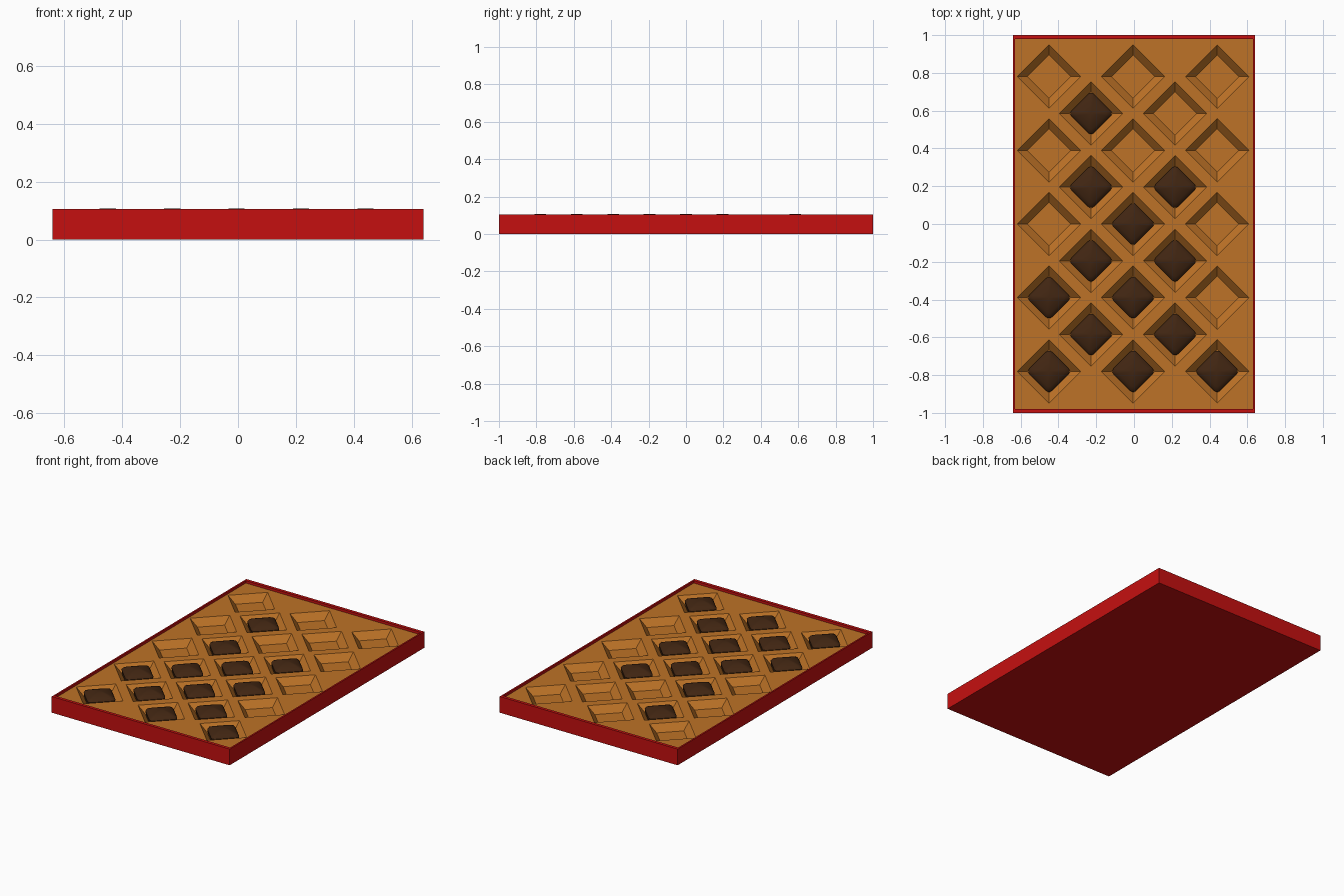
import bpy, bmesh, math

cube = bpy.data.objects.get("Cube")
if cube:
    bpy.data.objects.remove(cube, do_unlink=True)


def material(name, rgb):
    m = bpy.data.materials.new(name)
    m.use_nodes = True
    m.diffuse_color = (*rgb, 1)
    m.node_tree.nodes["Principled BSDF"].inputs["Base Color"].default_value = (*rgb, 1)
    return m


red = material("red card", (0.56, 0.005, 0.005))
caramel = material("caramel tray", (0.51, 0.17, 0.02))
chocolate = material("dark chocolate", (0.053, 0.019, 0.006))


def rect(hx, hy, z):
    return [(-hx, -hy, z), (hx, -hy, z), (hx, hy, z), (-hx, hy, z)]


def diamond(r, z):
    return [(0, -r, z), (r, 0, z), (0, r, z), (-r, 0, z)]


def rounded_diamond(half, z, steps=5):
    # Square with rounded corners, turned by 45 degrees
    r = half * 0.28
    pts = []
    for k in range(4):
        mid = k * math.pi / 2
        cx = (half - r) * math.sqrt(2) * math.cos(mid)
        cy = (half - r) * math.sqrt(2) * math.sin(mid)
        for j in range(steps):
            a = mid + (j / (steps - 1) - 0.5) * math.pi / 2
            pts.append((cx + r * math.cos(a), cy + r * math.sin(a), z))
    return pts


def loft(bm, loops, at=(0, 0)):
    # Closed solid through a stack of loops, capped at both ends
    rings = [[bm.verts.new((x + at[0], y + at[1], z)) for x, y, z in lp] for lp in loops]
    for a, b in zip(rings, rings[1:]):
        for i in range(len(a)):
            j = (i + 1) % len(a)
            bm.faces.new((a[i], a[j], b[j], b[i]))
    bm.faces.new(rings[0][::-1])
    bm.faces.new(rings[-1])


def make(name, bm, mat):
    bmesh.ops.recalc_face_normals(bm, faces=bm.faces[:])
    mesh = bpy.data.meshes.new(name)
    bm.to_mesh(mesh)
    bm.free()
    mesh.materials.append(mat)
    obj = bpy.data.objects.new(name, mesh)
    bpy.context.collection.objects.link(obj)
    return obj


def select(obj):
    bpy.ops.object.select_all(action="DESELECT")
    obj.select_set(True)
    bpy.context.view_layer.objects.active = obj


# Open box
RIM, TRAY, FLOOR = 0.105, 0.089, 0.045
bm = bmesh.new()
loft(bm, [rect(0.64, 1, 0), rect(0.64, 1, RIM), rect(0.63, 0.98, RIM), rect(0.63, 0.98, 0.02)])
make("box", bm, red)

# Tray with staggered diamond pockets
centers = {}
for col in range(-2, 3):
    for row in range(-4, 5):
        if (col + row) % 2 == 0:
            centers[col, row] = (-0.005 + 0.2225 * col, 0.195 * row)

bm = bmesh.new()
loft(bm, [rect(0.63, 0.98, 0.02), rect(0.63, 0.98, TRAY)])
tray = make("tray", bm, caramel)
bm = bmesh.new()
slope = (0.168 - 0.115) / (TRAY - FLOOR)
for c in centers.values():
    loft(bm, [diamond(0.115, FLOOR), diamond(0.168 + slope * 0.02, TRAY + 0.02)], c)
cutter = make("pocket_cutter", bm, caramel)
cutter.hide_render = True
cut = tray.modifiers.new("pockets", "BOOLEAN")
cut.operation = "DIFFERENCE"
cut.solver = "EXACT"
cut.object = cutter
select(tray)
bpy.ops.object.modifier_apply(modifier=cut.name)
bpy.data.objects.remove(cutter, do_unlink=True)

# Domed chocolates in the filled pockets
filled = {-2: (-2, -4), -1: (3, 1, -1, -3), 0: (0, -2, -4), 1: (1, -1, -3), 2: (-4,)}
for col, rows in filled.items():
    for row in rows:
        bm = bmesh.new()
        loops = [rounded_diamond(0.081, FLOOR), rounded_diamond(0.084, 0.075)]
        for t in (0.93, 0.75, 0.5, 0.25, 0.08):
            loops.append(rounded_diamond(0.084 * t, 0.108 - 0.027 * t * t))
        loft(bm, loops, centers[col, row])
        piece = make("chocolate_piece", bm, chocolate)
        select(piece)
        bpy.ops.object.shade_smooth_by_angle(angle=math.radians(35))
